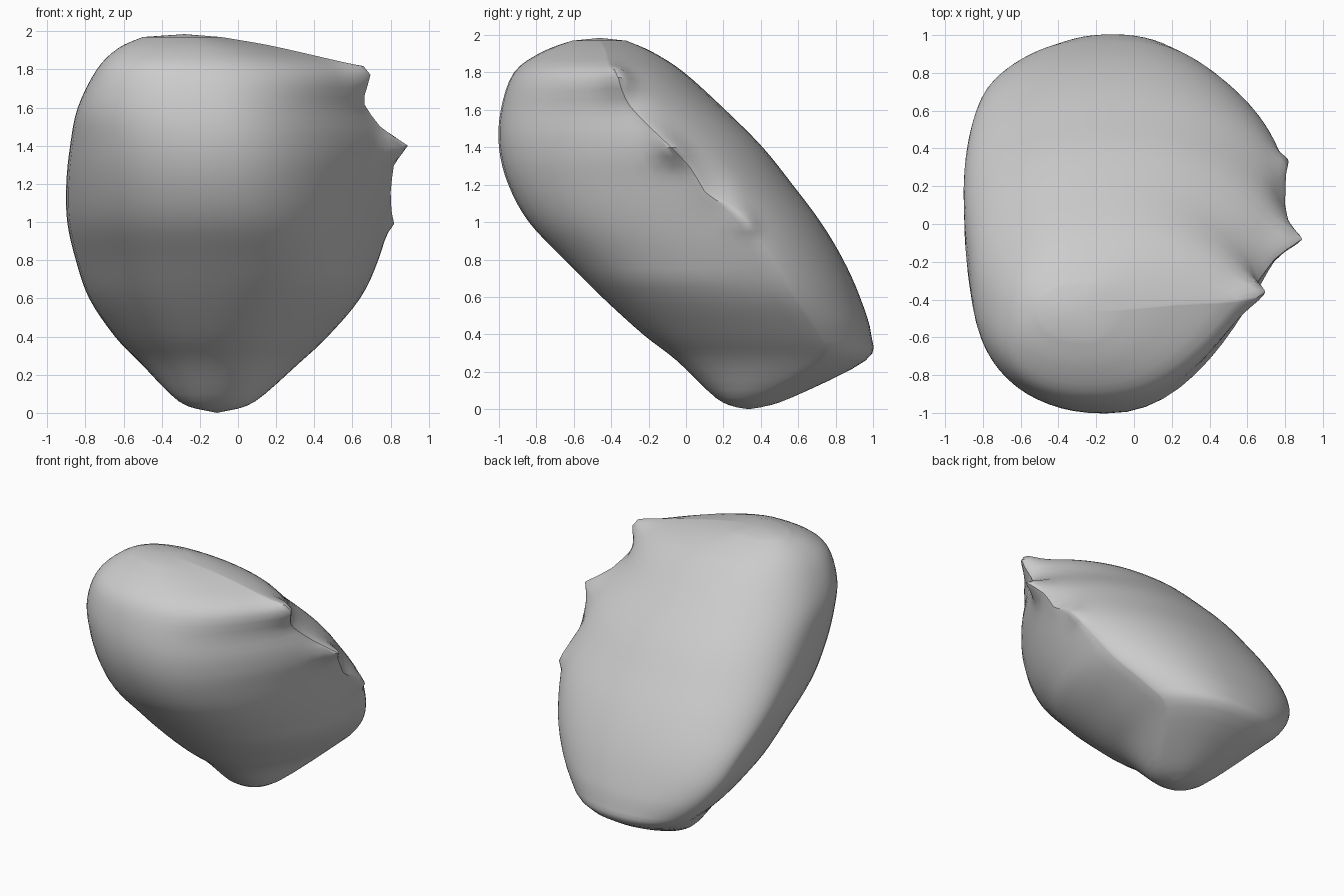
import bpy
import bmesh
from math import sin, cos, pi, exp
from mathutils import Vector

cube = bpy.data.objects.get("Cube")
if cube:
    bpy.data.objects.remove(cube, do_unlink=True)

# Stone colour
stone = bpy.data.materials.new("pale grey stone")
stone.use_nodes = True
grey = (0.6, 0.6, 0.6, 1)
stone.diffuse_color = grey
shader = next(n for n in stone.node_tree.nodes if n.type == "BSDF_PRINCIPLED")
shader.inputs["Base Color"].default_value = grey

# Level sections of the leaning slab:
# height, x min, x max, y min, y max, y of the -x edge, y of the +x edge
SECTIONS = [
    (.01, -.16, -.06, .27, .4, .34, .34),
    (.06, -.31, .09, .16, .56, .38, .38),
    (.26, -.51, .32, -.05, .96, .68, .72),
    (.4, -.645, .47, -.23, .99, .74, .7),
    (.6, -.78, .64, -.45, .93, .67, .57),
    (.8, -.85, .735, -.65, .84, .53, .45),
    (1, -.895, .79, -.84, .72, .3, .31),
    (1.2, -.9, .81, -.95, .57, .08, .12),
    (1.4, -.88, .8, -1, .41, -.15, -.08),
    (1.6, -.84, .68, -.99, .21, -.37, -.28),
    (1.8, -.74, .61, -.92, -.01, -.5, -.4),
    (1.91, -.63, .24, -.77, -.18, -.49, -.43),
    (1.97, -.5, -.09, -.61, -.32, -.46, -.46),
]
STEPS = 4
AROUND = 64


def blend(a, b, c, d, t):
    """Smooth curve between b and c."""
    return b + t * (c - a + t * (2*a - 5*b + 4*c - d + t * (3*(b - c) + d - a))) / 2


def smooth_sections():
    last = len(SECTIONS) - 1
    for i in range(last):
        near = [SECTIONS[min(max(i + k, 0), last)] for k in (-1, 0, 1, 2)]
        for step in range(STEPS):
            yield [blend(*column, step / STEPS) for column in zip(*near)]
    yield SECTIONS[-1]


def section_point(section, angle):
    """Full on the -x side, pinched to a rim on the upper +x side."""
    z, x_min, x_max, y_min, y_max, y_left, y_right = section
    middle = -.11 - .15 * (z / 2) ** 4
    c, s = cos(angle), sin(angle)
    pinch = min(1, max(0, (z - .7) / .7))
    if c >= 0:
        x_edge, y_edge = x_max, y_right
        power = 1 + 1.12 * pinch if s < 0 else 1.5
    else:
        x_edge, y_edge = x_min, y_left
        power = .88 if s < 0 else 1 - .12 * pinch
    x = middle + (x_edge - middle) * abs(c) ** .9
    reach = y_max - y_edge if s >= 0 else y_min - y_edge
    return Vector((x, y_edge + reach * abs(s) ** power, z))


# Chips along the broken rim: place, push, radius
CHIPS = [
    ((.61, -.38, 1.77), (.06, .02, .02), .08),
    ((.67, -.26, 1.59), (-.02, -.02, .02), .08),
    ((.8, -.08, 1.4), (.09, 0, 0), .08),
    ((.81, .14, 1.2), (-.01, -.02, -.04), .1),
    ((.79, .32, 1.01), (.03, .02, -.01), .06),
]


def chipped(point):
    shift = Vector()
    for place, push, radius in CHIPS:
        distance = (point - Vector(place)).length / radius
        shift += Vector(push) * exp(-distance * distance)
    return point + shift


# Loft the rock
bm = bmesh.new()
rings = []
for section in smooth_sections():
    rings.append([bm.verts.new(chipped(section_point(section, 2 * pi * k / AROUND)))
                  for k in range(AROUND)])
for low, high in zip(rings, rings[1:]):
    for k in range(AROUND):
        n = (k + 1) % AROUND
        bm.faces.new((low[k], low[n], high[n], high[k]))

# Domed ends
for ring, height in ((rings[0], 0), (rings[-1], 1.985)):
    centre = sum((v.co for v in ring), Vector()) / AROUND
    tip = bm.verts.new((centre.x, centre.y, height))
    for k in range(AROUND):
        bm.faces.new((ring[k], ring[(k + 1) % AROUND], tip))
bmesh.ops.recalc_face_normals(bm, faces=bm.faces[:])

mesh = bpy.data.meshes.new("rock")
bm.to_mesh(mesh)
bm.free()
mesh.materials.append(stone)
rock = bpy.data.objects.new("rock", mesh)
bpy.context.collection.objects.link(rock)
bpy.context.view_layer.objects.active = rock
rock.select_set(True)
bpy.ops.object.shade_smooth_by_angle(angle=.7)
